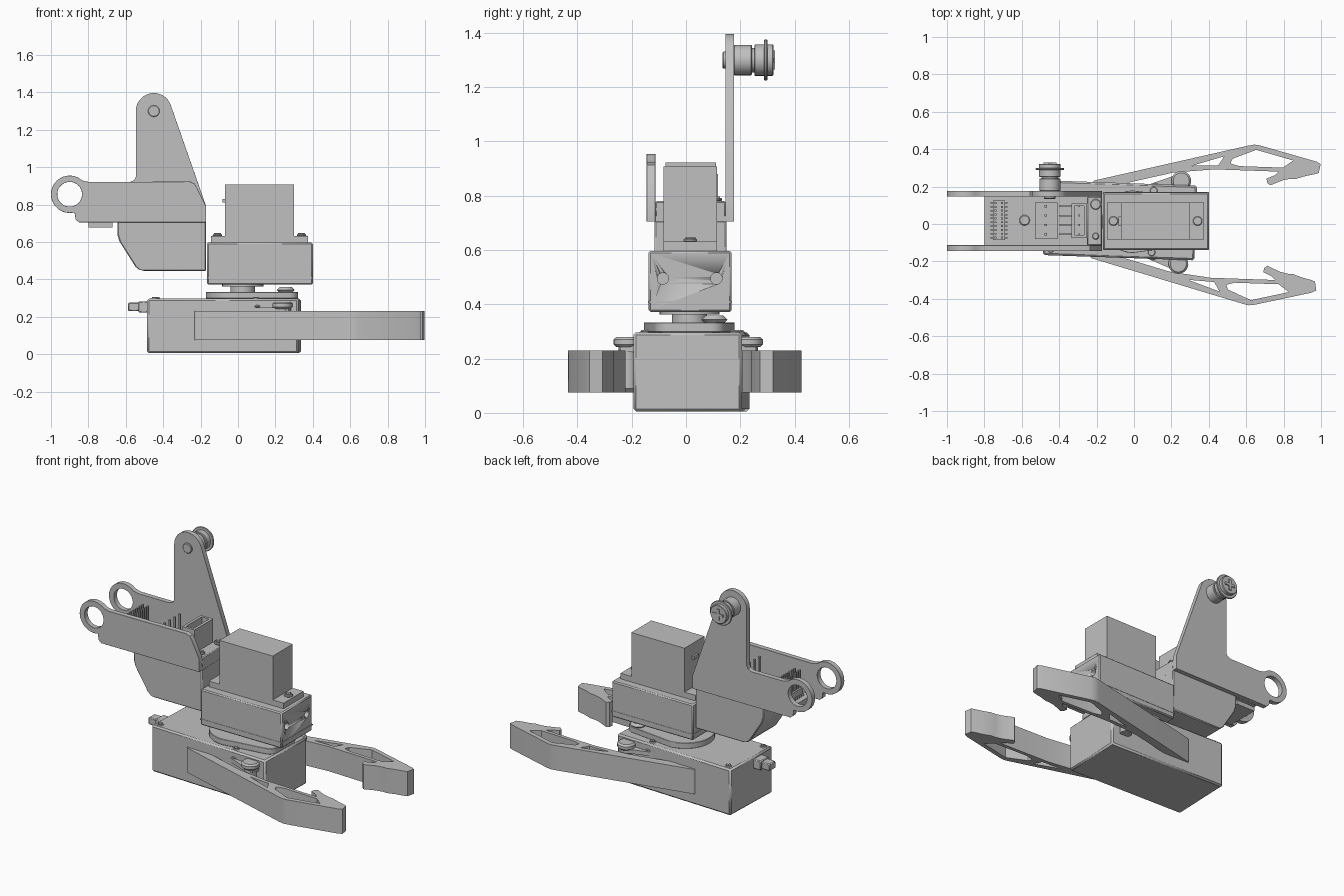
import bpy, bmesh
from math import sin, cos, radians, pi
from mathutils import Matrix, Vector

if "Cube" in bpy.data.objects:
    bpy.data.objects.remove(bpy.data.objects["Cube"], do_unlink=True)

grey = bpy.data.materials.new("light grey")
grey.use_nodes = True
grey.diffuse_color = (0.53, 0.53, 0.53, 1)
grey.node_tree.nodes["Principled BSDF"].inputs["Base Color"].default_value = grey.diffuse_color

# the gripper is turned slightly against the arm
GRIP = Matrix.Translation((0, 0.017, 0)) @ Matrix.Rotation(radians(-2), 4, "Z")
FLAT = Matrix.Identity(4)


def finish(ob, bevel=0.0, frame=FLAT):
    ob.data.transform(frame)
    ob.data.materials.clear()
    ob.data.materials.append(grey)
    if bevel:
        mod = ob.modifiers.new("bevel", "BEVEL")
        mod.width, mod.segments = bevel, 1
        mod.angle_limit = radians(40)
    bpy.ops.object.select_all(action="DESELECT")
    ob.select_set(True)
    bpy.context.view_layer.objects.active = ob
    bpy.ops.object.shade_smooth_by_angle(angle=radians(30))
    return ob


def from_bmesh(name, bm, bevel=0.0, frame=FLAT):
    mesh = bpy.data.meshes.new(name)
    bm.to_mesh(mesh)
    bm.free()
    ob = bpy.data.objects.new(name, mesh)
    bpy.context.collection.objects.link(ob)
    return finish(ob, bevel, frame)


def box(name, x, y, z, bevel=0.0, frame=FLAT):
    bm = bmesh.new()
    size = Vector((x[1] - x[0], y[1] - y[0], z[1] - z[0]))
    mid = Vector((sum(x), sum(y), sum(z))) / 2
    bmesh.ops.create_cube(bm, size=1, matrix=Matrix.Translation(mid) @ Matrix.Diagonal((*size, 1)))
    return from_bmesh(name, bm, bevel, frame)


def cylinder(name, x, y, z, r, axis="Z", bevel=0.0, frame=FLAT):
    """One of x, y, z is a (low, high) pair: the one along the axis."""
    span = {"X": x, "Y": y, "Z": z}[axis]
    mid = Vector([sum(v) / 2 if isinstance(v, tuple) else v for v in (x, y, z)])
    turn = {"X": Matrix.Rotation(pi / 2, 4, "Y"), "Y": Matrix.Rotation(pi / 2, 4, "X"), "Z": FLAT}[axis]
    bm = bmesh.new()
    bmesh.ops.create_cone(bm, cap_ends=True, segments=32, radius1=r, radius2=r,
                          depth=span[1] - span[0], matrix=Matrix.Translation(mid) @ turn)
    return from_bmesh(name, bm, bevel, frame)


def arc(cx, cy, r, start, end, n=16):
    angles = [radians(start + (end - start) * i / n) for i in range(n + 1)]
    return [(cx + r * cos(a), cy + r * sin(a)) for a in angles]


def plate(name, loops, low, high, upright=False, bevel=0.0, frame=FLAT):
    """Extruded outline with holes, lying in xy or standing in xz."""
    curve = bpy.data.curves.new(name, "CURVE")
    curve.dimensions, curve.fill_mode = "2D", "BOTH"
    curve.extrude = (high - low) / 2
    for loop in loops:
        sp = curve.splines.new("POLY")
        sp.points.add(len(loop) - 1)
        for p, (a, b) in zip(sp.points, loop):
            p.co = (a, b, 0, 1)
        sp.use_cyclic_u = True
    source = bpy.data.objects.new(name + "_outline", curve)
    bpy.context.collection.objects.link(source)
    dg = bpy.context.evaluated_depsgraph_get()
    bm = bmesh.new()
    bm.from_mesh(bpy.data.meshes.new_from_object(source.evaluated_get(dg)))
    bpy.data.objects.remove(source, do_unlink=True)
    bmesh.ops.remove_doubles(bm, verts=bm.verts, dist=0.0001)
    bmesh.ops.recalc_face_normals(bm, faces=bm.faces)
    mid = (low + high) / 2
    place = Matrix.Translation((0, mid, 0)) @ Matrix.Rotation(pi / 2, 4, "X") if upright \
        else Matrix.Translation((0, 0, mid))
    bm.transform(place)
    return from_bmesh(name, bm, bevel, frame)


def screw(name, x, y, z, r=0.025, h=0.012, frame=FLAT):
    cylinder(name, x, y, (z, z + h), r, bevel=0.004, frame=frame)
    for w, d in ((r * 0.75, r * 0.2), (r * 0.2, r * 0.75)):
        box(name + "_cross", (x - w, x + w), (y - d, y + d), (z + h / 2, z + h + 0.006), frame=frame)


# gripper base
box("gripper_base", (-0.48, 0.33), (-0.2, 0.2), (0.005, 0.297), 0.01, GRIP)
for sx in (-0.44, 0.1):
    for s in (-1, 1):
        screw("base_screw", sx, s * 0.165, 0.294, 0.02, 0.006, GRIP)
box("plug_neck", (-0.53, -0.47), (-0.10, -0.02), (0.222, 0.282), 0.005, GRIP)
box("plug", (-0.585, -0.52), (-0.09, -0.03), (0.23, 0.275), 0.005, GRIP)

# fingers with cut-outs, links and pivots
finger = [(-0.24, 0.185), (-0.22, 0.208), (0.6, 0.424), (0.63, 0.43), (0.66, 0.426),
          (0.965, 0.35), (0.987, 0.338), (0.978, 0.29), (0.955, 0.282), (0.91, 0.272),
          (0.86, 0.255), (0.83, 0.254), (0.79, 0.245), (0.72, 0.215), (0.705, 0.228),
          (0.70, 0.25), (0.745, 0.27), (0.765, 0.29), (0.42, 0.29), (0.2, 0.265), (-0.2, 0.16)]
slot = [(0.30, 0.305), (0.47, 0.362), (0.44, 0.312)]
window = [(0.505, 0.325), (0.515, 0.35), (0.64, 0.402), (0.84, 0.352), (0.785, 0.312), (0.55, 0.312)]
for side, s in (("left", 1), ("right", -1)):
    loops = [[(x, s * y) for x, y in loop] for loop in (finger, slot, window)]
    plate(side + "_finger", loops, 0.075, 0.23, bevel=0.004, frame=GRIP)
    link = [(0.06, 0.15), (0.08, 0.2), (0.21, 0.25), (0.28, 0.25), (0.3, 0.15)]
    plate(side + "_link", [[(x, s * y) for x, y in link]], 0.225, 0.25, frame=GRIP)
    cylinder(side + "_pivot_pin", 0.245, s * 0.222, (0.09, 0.255), 0.035, frame=GRIP)
    cylinder(side + "_pivot_cap", 0.245, s * 0.222, (0.242, 0.28), 0.053, bevel=0.01, frame=GRIP)
    screw(side + "_link_screw", 0.11, s * 0.18, 0.25, 0.025, frame=GRIP)

# turning flange
flange = arc(-0.005, 0.012, 0.167, 90, 270, 20) + arc(0.265, -0.06, 0.055, -80, 0, 6) \
    + arc(0.265, 0.09, 0.055, 0, 80, 6)
plate("turning_flange", [flange], 0.297, 0.333, bevel=0.006)
cylinder("flange_cap", 0.255, 0.105, (0.33, 0.358), 0.048, bevel=0.018)
cylinder("neck", 0.025, 0.013, (0.33, 0.38), 0.065)
cylinder("neck_collar", 0.025, 0.013, (0.362, 0.38), 0.11)

# wrist housing with bored holes in the end
housing = box("wrist_housing", (-0.165, 0.4), (-0.138, 0.168), (0.372, 0.597), 0.007)
for y in (-0.085, 0.112):
    bore = cylinder("bore_cutter", (0.35, 0.45), y, 0.495, 0.021, "X")
    bore.hide_render = True
    bore.hide_set(True)
    mod = housing.modifiers.new("bore", "BOOLEAN")
    mod.object, mod.solver = bore, "EXACT"
box("housing_seam", (-0.167, 0.402), (-0.14, 0.17), (0.405, 0.412))
box("motor", (-0.07, 0.3), (-0.083, 0.115), (0.55, 0.908))
box("motor_tabs", (-0.145, 0.375), (-0.083, 0.115), (0.59, 0.632))
for x in (-0.11, 0.34):
    screw("tab_screw", x, 0.016, 0.63)
box("cable_exit", (-0.082, -0.065), (-0.01, 0.04), (0.81, 0.83))

# forearm side plates
ring = arc(-0.9, 0.855, 0.1, 62, 285, 28)
eye = arc(-0.9, 0.855, 0.066, 0, 348.75, 31)
foot = [(-0.868, 0.72), (-0.85, 0.705), (-0.17, 0.705), (-0.17, 0.79)]
shoulder = [(-0.795, 0.92), (-0.83, 0.928)]
short_top = [(-0.222, 0.895), (-0.235, 0.914), (-0.26, 0.923)]
tower = arc(-0.45, 1.3, 0.096, 17, 180, 20) + [(-0.546, 0.95), (-0.555, 0.93), (-0.58, 0.92)]
plate("right_side_plate", [ring + foot + short_top + shoulder, eye], -0.145, -0.113, True, 0.005)
plate("left_tower_plate", [ring + foot + tower + shoulder, eye], 0.146, 0.177, True, 0.005)

# forearm case between the plates
case = [(-0.17, 0.708), (-0.645, 0.708), (-0.645, 0.64), (-0.635, 0.605), (-0.55, 0.47),
        (-0.53, 0.452), (-0.5, 0.445), (-0.17, 0.445)]
plate("forearm_case", [case], -0.116, 0.149, True, 0.005)
box("circuit_board", (-0.8, -0.172), (-0.114, 0.147), (0.704, 0.725))
box("end_block", (-0.25, -0.172), (-0.114, 0.147), (0.72, 0.78), 0.005)
for y, r in ((0.105, 0.028), (-0.065, 0.018)):
    screw("block_screw", -0.205, y, 0.78, r)
screw("board_screw", -0.585, 0.02, 0.725, 0.028)

# pin headers and socket
box("header_under_board", (-0.8, -0.67), (-0.085, 0.125), (0.677, 0.705))
box("pin_header", (-0.755, -0.69), (-0.085, 0.125), (0.72, 0.77))
for i in range(10):
    y = -0.073 + i * 0.0206
    for x in (-0.74, -0.705):
        box("pin", (x - 0.005, x + 0.005), (y - 0.005, y + 0.005), (0.76, 0.88))
    box("pin_leg", (-0.768, -0.677), (y - 0.004, y + 0.004), (0.72, 0.735))
box("power_strip", (-0.53, -0.41), (-0.08, 0.115), (0.72, 0.76))
for i in range(4):
    y = -0.055 + i * 0.05
    box("power_pin", (-0.478, -0.466), (y - 0.006, y + 0.006), (0.75, 0.9))
    box("socket_leg", (-0.4, -0.33), (y - 0.004, y + 0.004), (0.72, 0.74))
    box("socket_pin", (-0.298, -0.288), (y - 0.005, y + 0.005), (0.74, 0.88))
socket = [(-0.335, -0.075), (-0.25, -0.075), (-0.25, 0.11), (-0.335, 0.11)]
hollow = [(-0.318, -0.06), (-0.267, -0.06), (-0.267, 0.095), (-0.318, 0.095)]
plate("socket", [socket, hollow], 0.72, 0.922)

# bolt at the top of the tower
for name, low, high, r in (("bolt_tip", 0.135, 0.18, 0.031), ("spacer", 0.176, 0.243, 0.056),
                           ("bolt_neck", 0.24, 0.256, 0.045), ("bearing", 0.252, 0.322, 0.058),
                           ("bearing_rim", 0.288, 0.3, 0.076)):
    cylinder(name, -0.45, (low, high), 1.3, r, "Y", 0.003)
for w, h in ((0.035, 0.008), (0.008, 0.035)):
    box("bolt_cross", (-0.45 - w, -0.45 + w), (0.318, 0.328), (1.3 - h, 1.3 + h))
